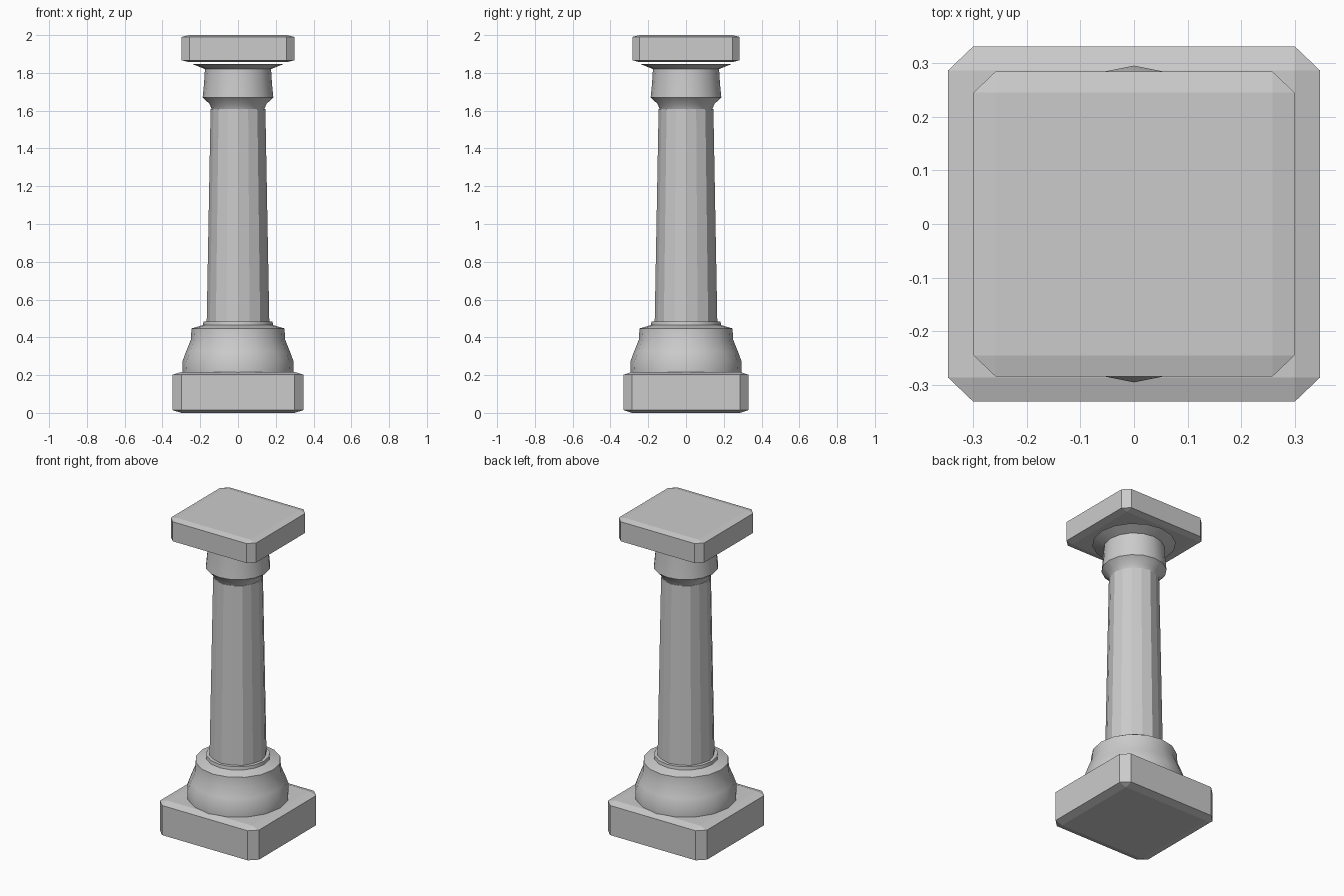
import bpy, bmesh, math

if "Cube" in bpy.data.objects:
    bpy.data.objects.remove(bpy.data.objects["Cube"])


def finish(name, bm, smooth=False):
    bmesh.ops.recalc_face_normals(bm, faces=bm.faces)
    mesh = bpy.data.meshes.new(name)
    bm.to_mesh(mesh)
    bm.free()
    obj = bpy.data.objects.new(name, mesh)
    bpy.context.collection.objects.link(obj)
    if smooth:
        bpy.ops.object.select_all(action='DESELECT')
        obj.select_set(True)
        bpy.context.view_layer.objects.active = obj
        bpy.ops.object.shade_smooth_by_angle(angle=math.radians(32))
    return obj


def slab(name, hx, hy, z0, z1):
    # unit cube chamfered first, then stretched, so the chamfers stretch too
    bm = bmesh.new()
    bmesh.ops.create_cube(bm, size=2)
    bmesh.ops.bevel(bm, geom=bm.edges[:], offset=0.137, segments=1,
                    affect='EDGES', profile=0.5)
    for v in bm.verts:
        v.co.x *= hx
        v.co.y *= hy
        v.co.z = (z0 + z1) / 2 + v.co.z * (z1 - z0) / 2
    return finish(name, bm)


def turned(name, profile, sides=16, flute=1.0, smooth=True):
    # stacked rings from (radius, z) pairs; flute scales every second vertex
    bm = bmesh.new()
    rings = []
    for r, z in profile:
        ring = []
        for i in range(sides):
            a = math.tau * i / sides
            k = r * (flute if i % 2 else 1)
            ring.append(bm.verts.new((k * math.cos(a), k * math.sin(a), z)))
        rings.append(ring)
    for lo, hi in zip(rings, rings[1:]):
        for i in range(sides):
            j = (i + 1) % sides
            bm.faces.new((lo[i], lo[j], hi[j], hi[i]))
    bm.faces.new(rings[0][::-1])
    bm.faces.new(rings[-1])
    return finish(name, bm, smooth)


# square slabs at the foot and head
slab("plinth", 0.347, 0.331, 0.0, 0.217)
slab("top_slab", 0.299, 0.284, 1.857, 2.0)

# rounded foot of the column
turned("column_base", [(0.293, 0.212), (0.295, 0.27), (0.275, 0.325),
                       (0.25, 0.387), (0.246, 0.447), (0.185, 0.465),
                       (0.183, 0.485)])

# tapered faceted shaft
turned("fluted_shaft", [(0.166, 0.47), (0.145, 1.61)], flute=0.97, smooth=False)

# flared head of the column
turned("capital", [(0.138, 1.605), (0.15, 1.635), (0.187, 1.67),
                   (0.18, 1.74), (0.175, 1.82), (0.24, 1.846)])
